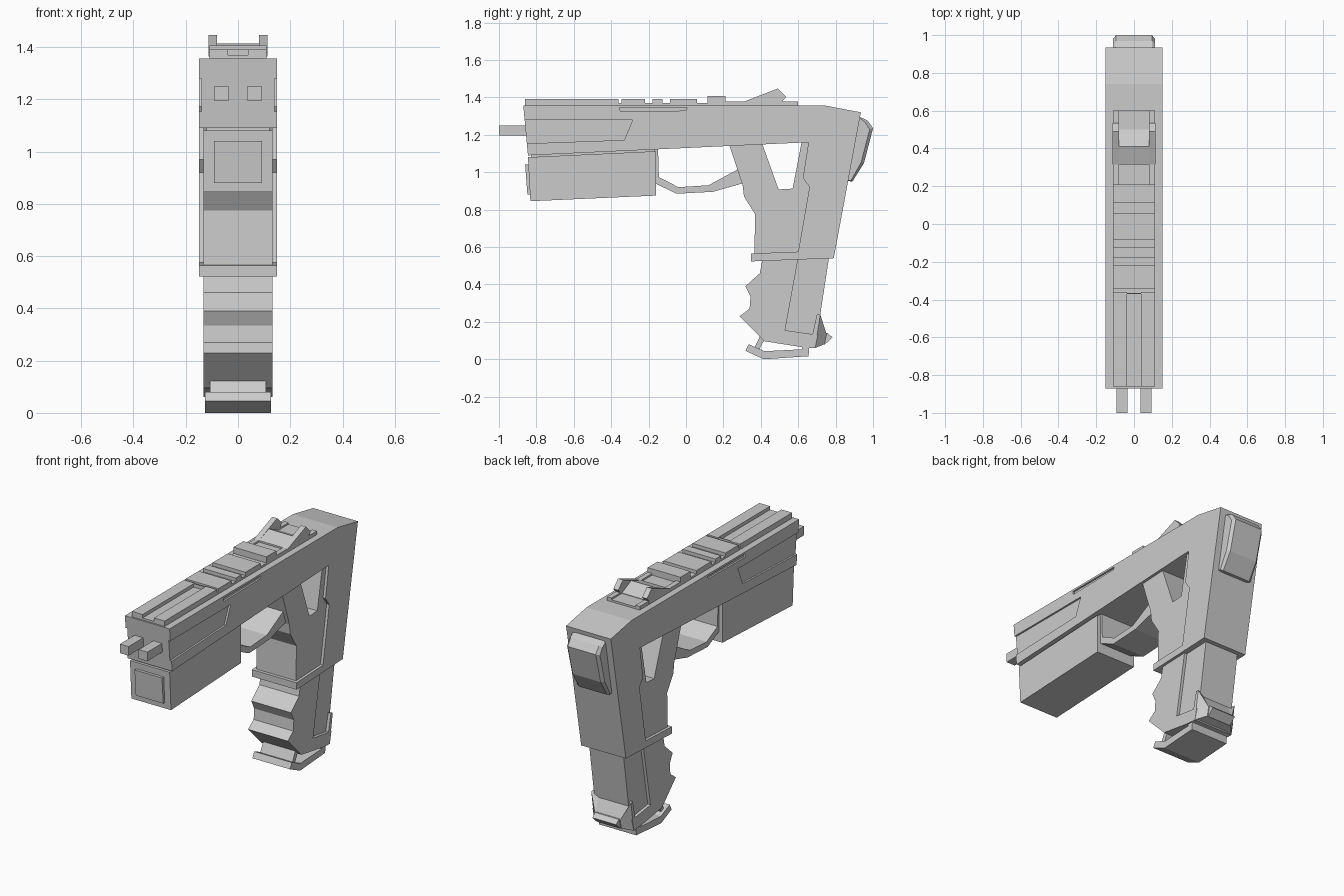
import bpy, bmesh


def loft(name, sections):
    """Skin matching (y, z) profiles placed at successive x positions."""
    bm = bmesh.new()
    rings = [[bm.verts.new((x, y, z)) for y, z in prof] for x, prof in sections]
    for a, b in zip(rings, rings[1:]):
        for i in range(len(a)):
            j = (i + 1) % len(a)
            bm.faces.new((a[i], a[j], b[j], b[i]))
    bm.faces.new(rings[0])
    bm.faces.new(rings[-1][::-1])
    bmesh.ops.recalc_face_normals(bm, faces=bm.faces)
    mesh = bpy.data.meshes.new(name)
    bm.to_mesh(mesh)
    bm.free()
    obj = bpy.data.objects.new(name, mesh)
    bpy.context.collection.objects.link(obj)
    return obj


def plate(name, half, prof):
    return loft(name, [(-half, prof), (half, prof)])


def pair(name, x0, x1, prof):
    for side, s in (("left", -1), ("right", 1)):
        loft(f"{name}_{side}", [(s * x0, prof), (s * x1, prof)])


def rect(y0, y1, z0, z1):
    return [(y0, z0), (y1, z0), (y1, z1), (y0, z1)]


# main frame: slide, rear strut and collar in one outline
frame = plate("frame", 0.15, [
    (-0.87, 1.357), (0.74, 1.357), (0.935, 1.32), (0.79, 0.54),
    (0.347, 0.523), (0.347, 0.565), (0.60, 0.575), (0.66, 0.92),
    (0.625, 0.97), (0.655, 1.16), (-0.845, 1.09)])

# side recesses cut into the frame
recess = [(-0.95, 1.28), (-0.285, 1.28), (-0.33, 1.172), (-0.95, 1.15)]
slot = [(-0.355, 1.345), (0.005, 1.345), (0.0, 1.329), (-0.35, 1.324)]
for prof in (recess, slot):
    for s in (-1, 1):
        cutter = loft("cutter", [(s * 0.139, prof), (s * 0.2, prof)])
        cutter.hide_render = True
        mod = frame.modifiers.new("cut", 'BOOLEAN')
        mod.operation = 'DIFFERENCE'
        mod.solver = 'EXACT'
        mod.object = cutter
        bpy.context.view_layer.objects.active = frame
        bpy.ops.object.modifier_apply(modifier=mod.name)
        bpy.data.objects.remove(cutter)

# upper grip panel with the open window
plate("upper_grip", 0.133, [
    (0.22, 1.18), (0.40, 1.18), (0.41, 1.145), (0.495, 0.908), (0.57, 0.912),
    (0.618, 1.16), (0.618, 1.18), (0.68, 1.18), (0.65, 0.97), (0.68, 0.92),
    (0.62, 0.55), (0.365, 0.55), (0.37, 0.775), (0.31, 0.87), (0.303, 0.93)])

# under-barrel block, its filler and front plate
plate("lower_block", 0.133, [(-0.845, 1.08), (-0.16, 1.112), (-0.16, 0.875), (-0.832, 0.845)])
plate("block_joint", 0.12, [(-0.83, 1.12), (-0.165, 1.15), (-0.165, 1.08), (-0.83, 1.05)])
plate("block_front_plate", 0.092, [(-0.86, 1.04), (-0.80, 1.04), (-0.80, 0.88), (-0.848, 0.88)])

# twin barrels
pair("barrel", 0.034, 0.092, rect(-1.0, -0.85, 1.195, 1.25))

# trigger guard
plate("trigger_guard", 0.11, [
    (-0.17, 1.14), (-0.165, 0.94), (-0.05, 0.885), (0.143, 0.895), (0.32, 0.945),
    (0.30, 1.02), (0.277, 1.015), (0.12, 0.93), (-0.04, 0.92), (-0.145, 0.973), (-0.15, 1.14)])

# top rail
plate("rail_base", 0.11, rect(-0.86, 0.60, 1.34, 1.369))
pair("rail_strip", 0.038, 0.11, rect(-0.86, -0.36, 1.36, 1.39))
teeth = [(-0.37, -0.365, 1.39), (-0.345, -0.22, 1.39), (-0.178, -0.125, 1.39),
         (-0.085, 0.058, 1.39), (0.115, 0.21, 1.407)]
for i, (y0, y1, top) in enumerate(teeth):
    plate(f"rail_tooth_{i + 1}", 0.11, rect(y0, y1, 1.36, top))

# rear sight
pair("sight_foot", 0.08, 0.11, rect(0.21, 0.60, 1.36, 1.379))
plate("sight_ramp", 0.085, [(0.315, 1.365), (0.315, 1.379), (0.41, 1.413), (0.50, 1.372), (0.50, 1.365)])
pair("sight_post", 0.08, 0.113, [(0.315, 1.365), (0.315, 1.379), (0.49, 1.447),
                                 (0.535, 1.402), (0.515, 1.379), (0.515, 1.365)])

# back cap with chamfered sides
cap = [(0.91, 1.30), (0.935, 1.293), (0.97, 1.277), (1.0, 1.235), (0.952, 1.05), (0.89, 0.95), (0.85, 0.955)]
cap_in = [(0.91, 1.295), (0.932, 1.286), (0.957, 1.268), (0.982, 1.228), (0.936, 1.052), (0.882, 0.955), (0.85, 0.96)]
loft("back_cap", [(-0.11, cap_in), (-0.094, cap), (0.094, cap), (0.11, cap_in)])

# lower grip: ridged front shell and narrower rear core
plate("grip_shell", 0.133, [
    (0.41, 0.54), (0.395, 0.46), (0.318, 0.39), (0.345, 0.335), (0.34, 0.27),
    (0.287, 0.23), (0.42, 0.096), (0.625, 0.064), (0.69, 0.06), (0.705, 0.13),
    (0.53, 0.155), (0.60, 0.54)])
plate("grip_core", 0.115, [(0.55, 0.56), (0.767, 0.56), (0.718, 0.24), (0.69, 0.065), (0.50, 0.10)])

# tapered heel and catch
bm_heel = [(0.70, 0.24), (0.718, 0.24), (0.69, 0.06), (0.66, 0.07)]
heel = [(0.70, 0.24), (0.752, 0.134), (0.74, 0.08), (0.66, 0.06)]
heel_side = [(0.70, 0.24), (0.718, 0.238), (0.69, 0.06), (0.66, 0.06)]
loft("grip_heel", [(-0.133, heel_side), (-0.085, heel), (0.085, heel), (0.133, heel_side)])
plate("heel_catch", 0.08, [(0.73, 0.14), (0.758, 0.14), (0.783, 0.117), (0.742, 0.078), (0.72, 0.08)])

# foot plate and its front link
plate("foot_plate", 0.126, [
    (0.335, 0.08), (0.42, 0.043), (0.62, 0.053), (0.62, 0.075), (0.66, 0.07),
    (0.655, 0.016), (0.415, 0.0), (0.318, 0.045)])
plate("foot_link", 0.108, [(0.365, 0.06), (0.40, 0.132), (0.425, 0.115), (0.39, 0.05)])
